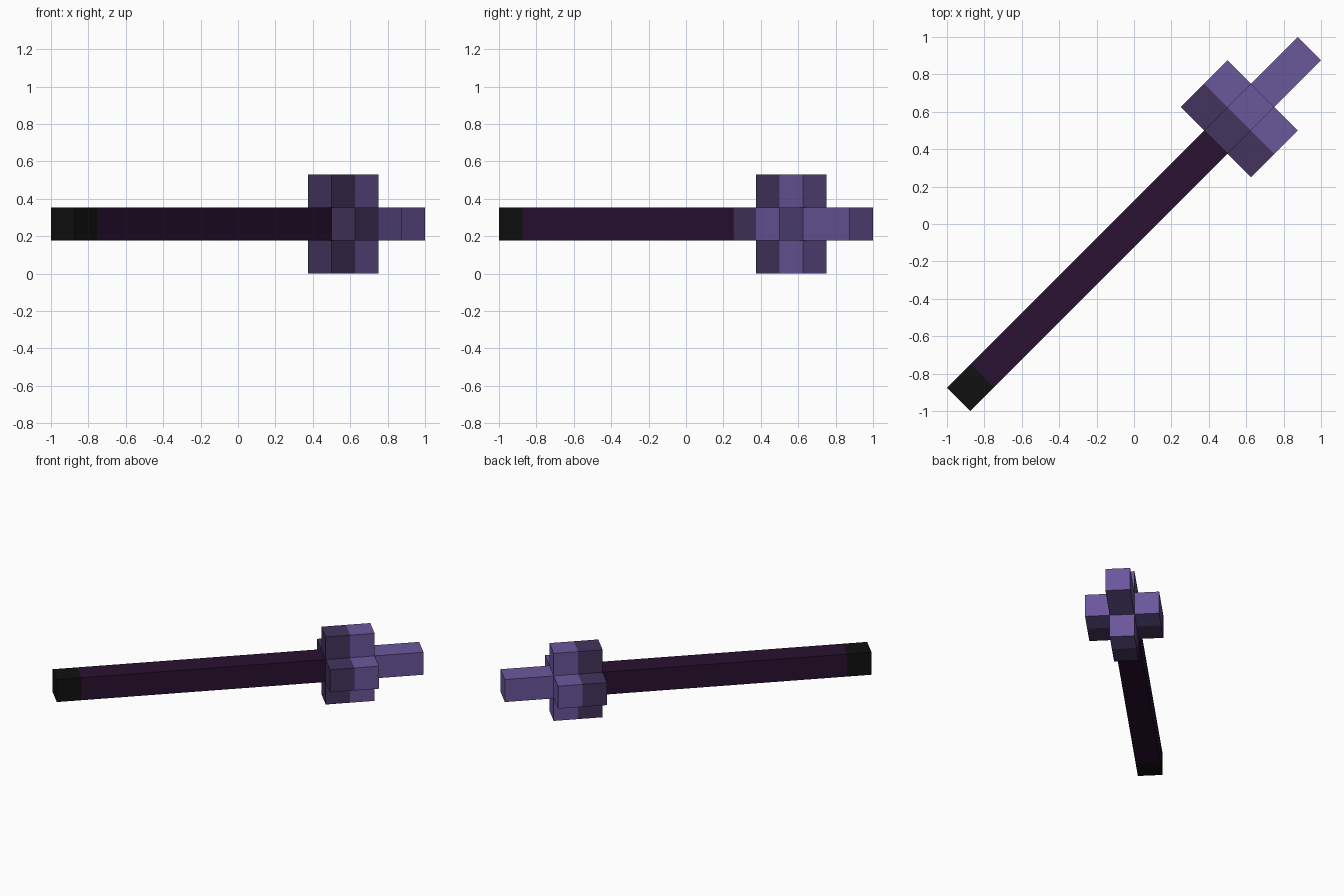
import bpy
import bmesh
import math
from mathutils import Matrix, Vector

if "Cube" in bpy.data.objects:
    bpy.data.objects.remove(bpy.data.objects["Cube"], do_unlink=True)

U = math.sqrt(2) / 8  # width of one block
# Lay the long axis on the ground-plane diagonal, centred three half-blocks up
PLACE = Matrix.Translation((0, 0, 1.5 * U)) @ Matrix.Rotation(math.pi / 4, 4, "Z")


def make_material(name, rgb):
    def linear(c):
        c /= 255
        return c / 12.92 if c <= 0.04045 else ((c + 0.055) / 1.055) ** 2.4
    colour = (*map(linear, rgb), 1)
    mat = bpy.data.materials.new(name)
    mat.use_nodes = True
    mat.diffuse_color = colour
    mat.node_tree.nodes["Principled BSDF"].inputs["Base Color"].default_value = colour
    return mat


light = make_material("light purple", (107, 87, 156))
dark = make_material("dark purple", (68, 52, 94))
wood = make_material("deep plum", (41, 17, 49))
black = make_material("near black", (16, 16, 16))


def prism(name, profile, stations, materials):
    """Extrude a cross-section through stations (in blocks), one material per segment."""
    bm = bmesh.new()
    rings = [[bm.verts.new(PLACE @ (Vector((s, y, z)) * U)) for y, z in profile]
             for s in stations]
    bm.faces.new(rings[0])
    bm.faces.new(rings[-1]).material_index = len(materials) - 1
    n = len(profile)
    for i, (a, b) in enumerate(zip(rings, rings[1:])):
        for k in range(n):
            j = (k + 1) % n
            bm.faces.new((a[k], a[j], b[j], b[k])).material_index = i
    bmesh.ops.recalc_face_normals(bm, faces=bm.faces)
    mesh = bpy.data.meshes.new(name)
    bm.to_mesh(mesh)
    bm.free()
    for mat in materials:
        mesh.materials.append(mat)
    obj = bpy.data.objects.new(name, mesh)
    bpy.context.collection.objects.link(obj)
    return obj


# Cross-sections: a square bar, and a plus made by turning one arm four times
square = [(-.5, -.5), (.5, -.5), (.5, .5), (-.5, .5)]
plus = []
for turn in range(4):
    rot = Matrix.Rotation(turn * math.pi / 2, 2)
    plus += [tuple(rot @ Vector(p)) for p in ((.5, -.5), (1.5, -.5), (1.5, .5))]

# Handle with its black grip end
prism("handle", square, (-7.5, -6.5, 3.5), (black, wood))
# Plus-shaped head, dark collar behind a light front
prism("head", plus, (3.5, 4.5, 5.5), (dark, light))
# Tip spike
prism("tip_spike", square, (5.5, 7.5), (light,))
